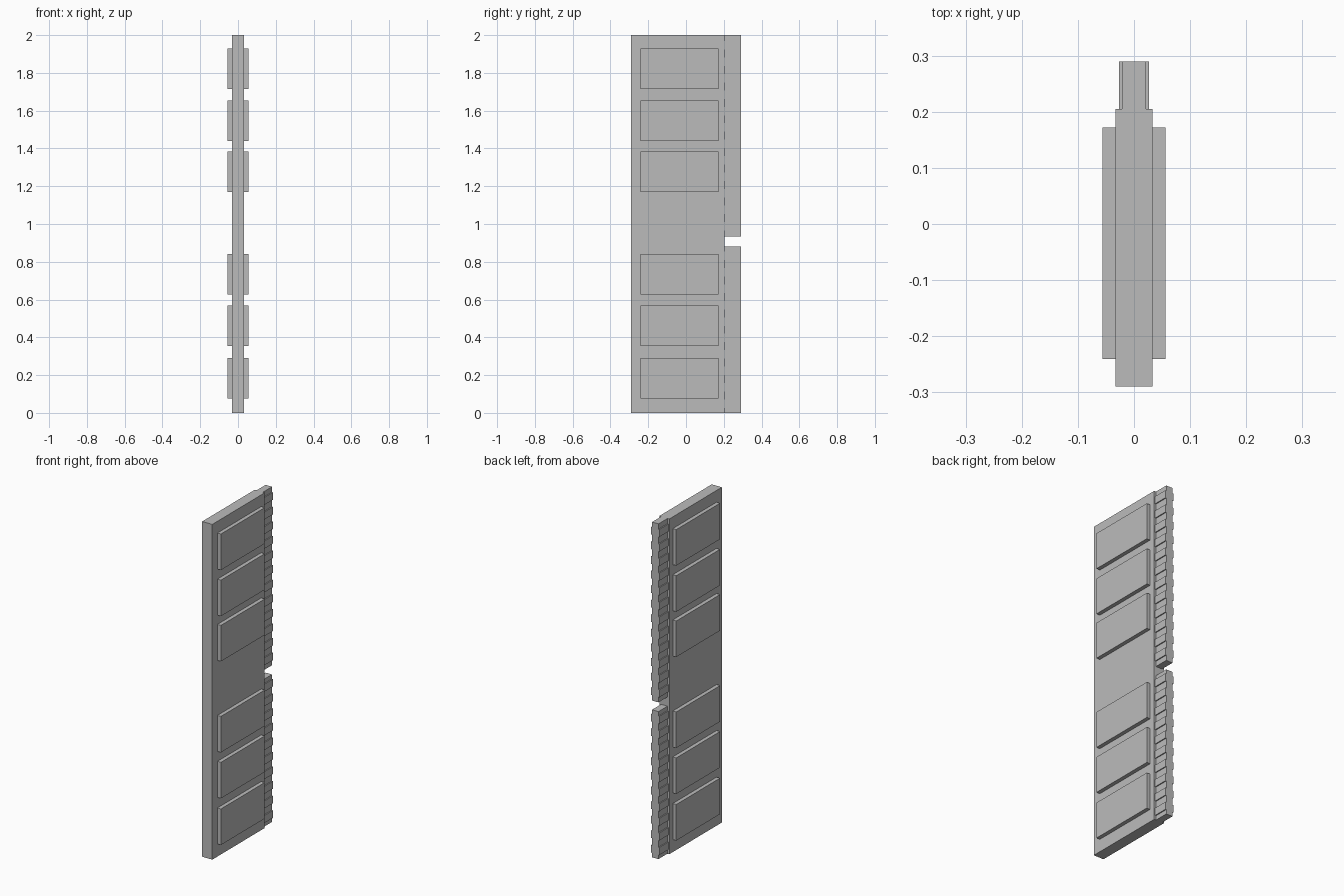
import bpy
import bmesh
from mathutils import Vector

cube = bpy.data.objects.get("Cube")
if cube:
    bpy.data.objects.remove(cube, do_unlink=True)

grey = bpy.data.materials.new("plain grey")
grey.use_nodes = True
grey.diffuse_color = (0.5, 0.5, 0.5, 1)
grey.node_tree.nodes["Principled BSDF"].inputs["Base Color"].default_value = (0.5, 0.5, 0.5, 1)


def boxes(name, extents):
    """One flat-faced object from (x0, x1, y0, y1, z0, z1) boxes."""
    bm = bmesh.new()
    for x0, x1, y0, y1, z0, z1 in extents:
        size = Vector((x1 - x0, y1 - y0, z1 - z0))
        mid = Vector((x0 + x1, y0 + y1, z0 + z1)) / 2
        for v in bmesh.ops.create_cube(bm, size=1)["verts"]:
            v.co = v.co * size + mid
    mesh = bpy.data.meshes.new(name)
    bm.to_mesh(mesh)
    bm.free()
    mesh.materials.append(grey)
    obj = bpy.data.objects.new(name, mesh)
    bpy.context.collection.objects.link(obj)
    return obj


# Main board and the thinner edge, split by the key notch
BOARD, EDGE, BACK = 0.033, 0.021, 0.29
SEAM, NOTCH_LOW, NOTCH_HIGH = 0.205, 0.88, 0.935
boxes("board", [(-BOARD, BOARD, -BACK, SEAM, 0, 2)])
boxes("connector_edge", [(-EDGE, EDGE, SEAM, BACK, 0, NOTCH_LOW),
                         (-EDGE, EDGE, SEAM, BACK, NOTCH_HIGH, 2)])

# Six memory chips on each face
for side, x0, x1 in (("left", BOARD, 0.056), ("right", -0.056, -BOARD)):
    for i, z in enumerate((0.075, 0.353, 0.627, 1.17, 1.44, 1.715)):
        boxes(f"{side}_chip_{i + 1}", [(x0, x1, -0.241, 0.172, z, z + 0.215)])

# Raised contacts along both faces of the connector edge
PITCH, WIDTH, RAISED = 0.087, 0.045, 0.027
for side, x0, x1 in (("left", EDGE, RAISED), ("right", -RAISED, -EDGE)):
    pads = []
    for low, high, count in ((0, NOTCH_LOW, 10), (NOTCH_HIGH, 2, 12)):
        first = (low + high - (count - 1) * PITCH) / 2
        pads += [(x0, x1, SEAM, BACK, first + i * PITCH - WIDTH / 2, first + i * PITCH + WIDTH / 2)
                 for i in range(count)]
    boxes(f"{side}_contacts", pads)
